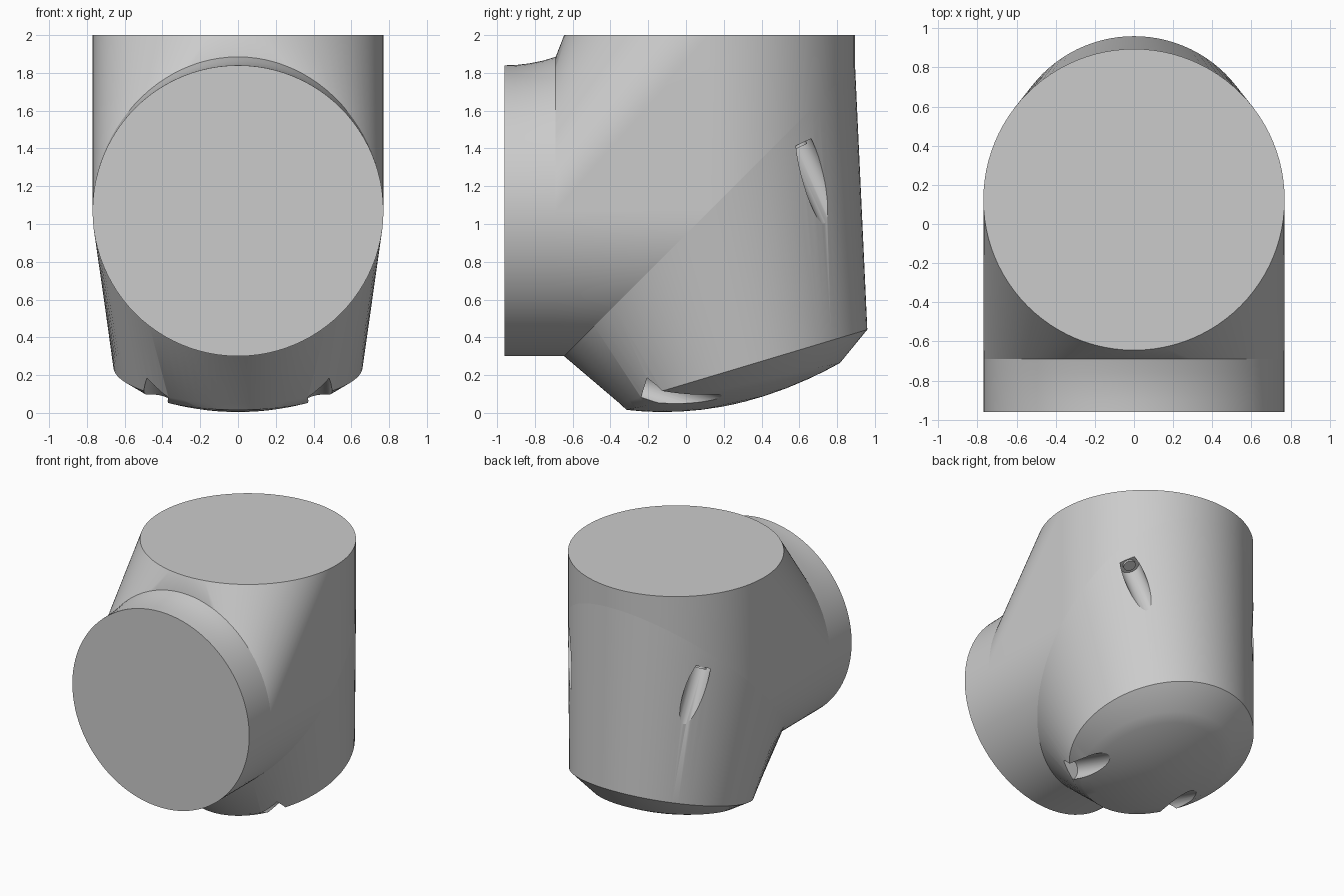
import bpy, bmesh, math
from mathutils import Vector

if "Cube" in bpy.data.objects:
    bpy.data.objects.remove(bpy.data.objects["Cube"])

N = 96                      # segments around every section
R, CY, CZ = 0.77, 0.125, 1.07   # pipe radius, vertical axis y, horizontal axis z


def ring(fn):
    return [Vector(fn(math.cos(2 * math.pi * i / N), math.sin(2 * math.pi * i / N)))
            for i in range(N)]


def finish(name, bm, angle=28):
    bmesh.ops.recalc_face_normals(bm, faces=bm.faces)
    me = bpy.data.meshes.new(name)
    bm.to_mesh(me)
    bm.free()
    ob = bpy.data.objects.new(name, me)
    bpy.context.collection.objects.link(ob)
    smooth(ob, angle)
    return ob


def smooth(ob, angle=28):
    bpy.ops.object.select_all(action='DESELECT')
    ob.select_set(True)
    bpy.context.view_layer.objects.active = ob
    bpy.ops.object.shade_smooth_by_angle(angle=math.radians(angle))


def loft(name, rings):
    bm = bmesh.new()
    rows = [[bm.verts.new(p) for p in r] for r in rings]
    for a, b in zip(rows, rows[1:]):
        for i in range(N):
            j = (i + 1) % N
            bm.faces.new((a[i], a[j], b[j], b[i]))
    bm.faces.new(rows[0])
    bm.faces.new(rows[-1])
    return finish(name, bm)


def front_ring(y, flare):
    # front circle whose upper half is lifted by the flare
    return ring(lambda c, s: (R * c, y, CZ + R * s + flare * max(0, s) ** 2))


# Shared sections: 45 degree mitre, shoulder of the cap, domed bottom
mitre = ring(lambda c, s: (R * c, CY + R * s, CZ + R * s))
shoulder = ring(lambda c, s: (0.66 * c, 0.305 + 0.655 * s, 0.245 + 0.196 * s))


def dome(k):
    return ring(lambda c, s: (0.52 * k * c, 0.25 + 0.565 * k * s,
                              0.14 + 0.124 * k * s - 0.095 * (1 - k * k)))


# Elbow: convex blend between top opening, front opening and mitre
bm = bmesh.new()
top = ring(lambda c, s: (R * c, CY + R * s, 2.0))
for p in top + front_ring(-0.69, 0.045) + mitre:
    bm.verts.new(p)
res = bmesh.ops.convex_hull(bm, input=bm.verts)
loose = [v for v in bm.verts if not v.link_faces]
bmesh.ops.delete(bm, geom=loose, context='VERTS')
bmesh.ops.dissolve_limit(bm, angle_limit=0.002, verts=bm.verts, edges=bm.edges)
finish("elbow_body", bm)

# Front collar with a flared upper edge
loft("front_collar", [front_ring(y, f) for y, f in
     ((-0.96, 0), (-0.9, 0.002), (-0.83, 0.01), (-0.76, 0.024), (-0.69, 0.045))])

# Tapered end cap with chamfer and shallow dome
cap = loft("end_cap", [mitre, shoulder] + [dome(k) for k in (1, .85, .7, .5, .3, .12, .03)])


def rod(name, start, direction, radius, length):
    d = Vector(direction).normalized()
    bm = bmesh.new()
    bmesh.ops.create_cone(bm, cap_ends=True, segments=32, radius1=radius,
                          radius2=radius, depth=length)
    ob = finish(name, bm)
    ob.rotation_mode = 'QUATERNION'
    ob.rotation_quaternion = d.to_track_quat('Z', 'Y')
    ob.location = Vector(start) + d * length / 2
    return ob


# Screw pockets cut in the cap: (start, axis, radius), mirrored in x
pockets = {"side": ((0.545, 0.595, 1.42), (0, 0.42, -0.9), 0.075),
           "bottom": ((0.42, -0.22, 0.14), (0, 0.95, -0.3), 0.078)}
cutters = []
for label, (start, axis, rad) in pockets.items():
    for sx, side in ((1, "right"), (-1, "left")):
        p = (start[0] * sx, start[1], start[2])
        cut = rod(f"{label}_pocket_cutter_{side}", p, axis, rad, 0.7)
        cut.hide_render = True
        mod = cap.modifiers.new(cut.name, 'BOOLEAN')
        mod.operation, mod.solver, mod.object = 'DIFFERENCE', 'EXACT', cut
        cutters.append(cut)
        # screw head seated at the closed end of the pocket
        if label == "side":
            back = Vector(p) - Vector(axis).normalized() * 0.01
            rod(f"{label}_screw_{side}", back, axis, 0.045, 0.025)

# Apply the cuts and drop the helpers
bpy.context.view_layer.objects.active = cap
for mod in list(cap.modifiers):
    if mod.type == 'BOOLEAN':
        bpy.ops.object.modifier_apply(modifier=mod.name)
for cut in cutters:
    bpy.data.objects.remove(cut)
smooth(cap)
